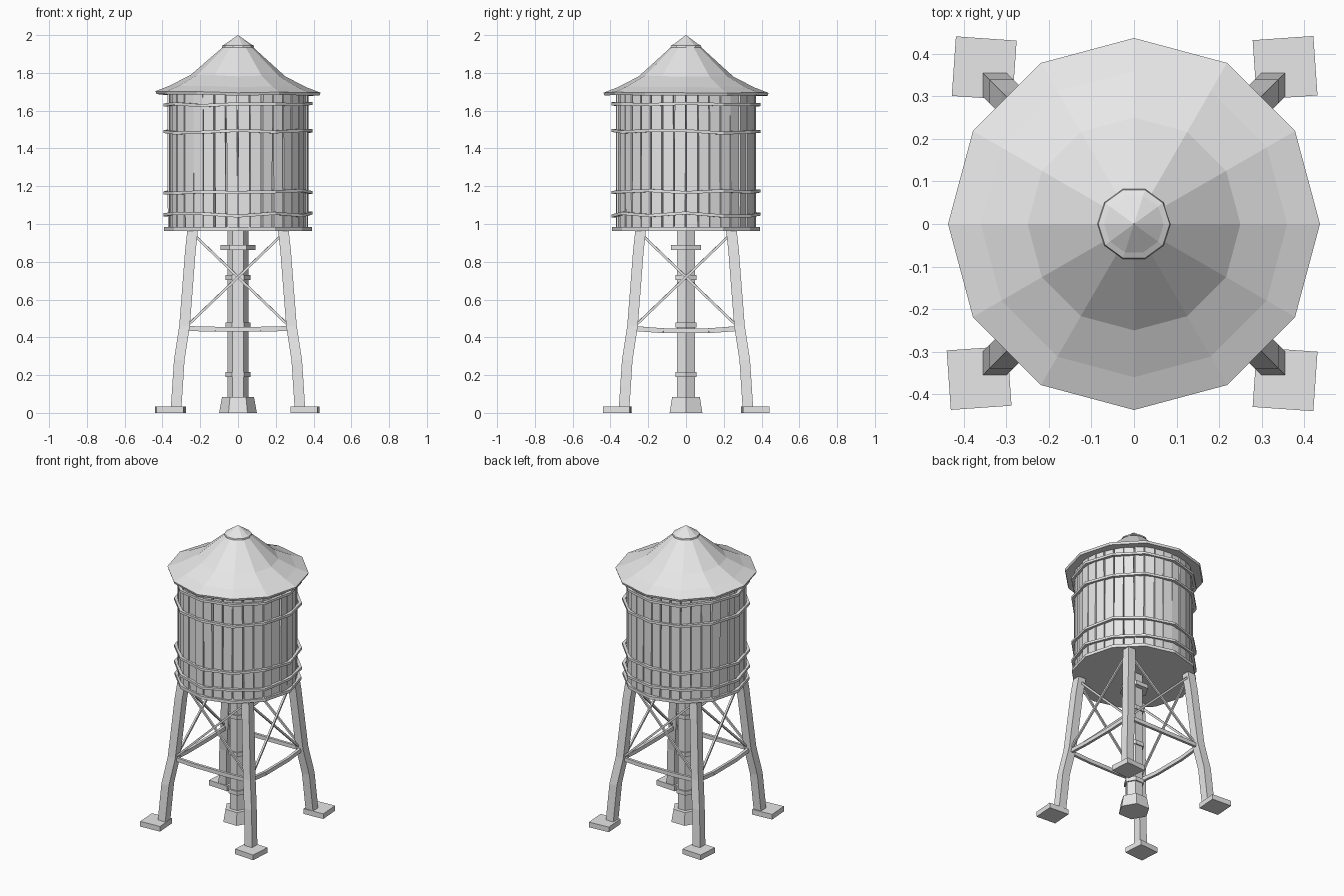
import bpy, bmesh, math, random
from mathutils import Vector, Matrix

if "Cube" in bpy.data.objects:
    bpy.data.objects.remove(bpy.data.objects["Cube"])

random.seed(4)
grey = bpy.data.materials.new("weathered grey")
grey.diffuse_color = (0.8, 0.8, 0.8, 1)
grey.use_nodes = True
grey.node_tree.nodes["Principled BSDF"].inputs["Base Color"].default_value = grey.diffuse_color


def finish(name, bm):
    bmesh.ops.remove_doubles(bm, verts=bm.verts, dist=1e-5)
    bmesh.ops.recalc_face_normals(bm, faces=bm.faces)
    me = bpy.data.meshes.new(name)
    bm.to_mesh(me)
    bm.free()
    me.materials.append(grey)
    ob = bpy.data.objects.new(name, me)
    bpy.context.collection.objects.link(ob)
    return ob


def lathe(name, profile, sides, closed=False, wobble=0.0):
    """Spin (radius, z) points; wobble lifts each side a little."""
    bm = bmesh.new()
    lift = [random.uniform(-wobble, wobble) for _ in range(sides)]
    rings = []
    for r, z in profile:
        ring = []
        for i in range(sides):
            a = 2 * math.pi * i / sides
            dz = lift[i] if r > 0.1 else 0
            ring.append(bm.verts.new((r * math.cos(a), r * math.sin(a), z + dz)))
        rings.append(ring)
    pairs = list(zip(rings, rings[1:]))
    if closed:
        pairs.append((rings[-1], rings[0]))
    else:
        bm.faces.new(rings[0])
        bm.faces.new(rings[-1])
    for a, b in pairs:
        for i in range(sides):
            j = (i + 1) % sides
            bm.faces.new((a[i], a[j], b[j], b[i]))
    return finish(name, bm)


def add_box(bm, size, matrix):
    bmesh.ops.create_cube(bm, size=1, matrix=matrix @ Matrix.Diagonal((*size, 1)))


def bar(name, points, width, height):
    """Square bar through points, made of straight lengths."""
    bm = bmesh.new()
    for p, q in zip(points, points[1:]):
        p, q = Vector(p), Vector(q)
        d = q - p
        m = Matrix.Translation((p + q) / 2) @ d.to_track_quat('X', 'Z').to_matrix().to_4x4()
        add_box(bm, (d.length, width, height), m)
    return finish(name, bm)


# Roof and its cap
lathe("roof", [(0.34, 1.69), (0.432, 1.683), (0.437, 1.698), (0.36, 1.728),
               (0.25, 1.785), (0.07, 1.945)], 12, wobble=0.006)
lathe("roof_cap", [(0.06, 1.933), (0.086, 1.935), (0.084, 1.944), (0.07, 1.951),
                   (0.001, 2.0)], 10)

# Tank: inner drum, staves, floor and hoops
lathe("tank_core", [(0.35, 0.975), (0.35, 1.69)], 36)
bm = bmesh.new()
staves = 36
for i in range(staves):
    a = 2 * math.pi * (i + 0.5) / staves
    r = 0.355 + random.uniform(-0.004, 0.005)
    m = (Matrix.Rotation(a, 4, 'Z') @ Matrix.Translation((r, 0, 1.335))
         @ Matrix.Rotation(random.uniform(-0.06, 0.06), 4, 'Z')
         @ Matrix.Rotation(random.uniform(-0.006, 0.006), 4, 'X'))
    add_box(bm, (0.025, random.uniform(0.055, 0.061), 0.715), m)
finish("tank_staves", bm)
lathe("tank_floor", [(0.392, 0.964), (0.392, 0.984)], 12)
for k, z in enumerate((1.05, 1.17, 1.49, 1.63)):
    lathe(f"hoop_{k + 1}", [(0.375, z - 0.008), (0.395, z - 0.008),
                            (0.395, z + 0.008), (0.375, z + 0.008)],
          12, closed=True, wobble=0.009)

# Legs and foot pads
leg_path = [(0.328, 0.02), (0.311, 0.28), (0.283, 0.46), (0.252, 0.86), (0.24, 0.968)]
pads = {(-1, 1): (-0.352, 0.366, -4), (1, 1): (0.355, 0.367, 4),
        (-1, -1): (-0.364, -0.362, 4), (1, -1): (0.355, -0.365, -4)}
for (sx, sy), (px, py, turn) in pads.items():
    bm = bmesh.new()
    prev = None
    h = 0.028
    for c, z in leg_path:
        x, y = sx * c, sy * c
        ring = [bm.verts.new((x + dx, y + dy, z))
                for dx, dy in ((-h, -h), (h, -h), (h, h), (-h, h))]
        if prev:
            for i in range(4):
                j = (i + 1) % 4
                bm.faces.new((prev[i], prev[j], ring[j], ring[i]))
        else:
            bm.faces.new(ring)
        prev = ring
    bm.faces.new(prev)
    finish("leg", bm)
    bm = bmesh.new()
    add_box(bm, (0.143, 0.14, 0.035), Matrix.Translation((px, py, 0.0175))
            @ Matrix.Rotation(math.radians(turn), 4, 'Z'))
    finish("foot_pad", bm)

# Bracing on each of the four sides: one rail and a cross
for k in range(4):
    rot = Matrix.Rotation(k * math.pi / 2, 3, 'Z')
    sag = 0.012 if k % 2 else 0.004
    rail = [(-0.28, -0.283, 0.447), (-0.12, -0.288, 0.447 - sag),
            (0.12, -0.288, 0.447 - sag), (0.28, -0.283, 0.447)]
    bar("rail", [rot @ Vector(p) for p in rail], 0.018, 0.026)
    for s in (-1, 1):
        ends = [(-s * 0.225, -0.243 + s * 0.007, 0.935), (s * 0.27, -0.28 + s * 0.007, 0.46)]
        bar("cross_brace", [rot @ Vector(p) for p in ends], 0.012, 0.013)

# Central pipe with flared base and collars
lathe("pipe", [(0.056, 0.05), (0.056, 0.968)], 6)
lathe("pipe_base", [(0.1, 0.0), (0.085, 0.083)], 6)
for z in (0.203, 0.465, 0.717):
    lathe("pipe_collar", [(0.065, z - 0.014), (0.065, z + 0.014)], 6)
lathe("pipe_top_collar", [(0.092, 0.863), (0.092, 0.89)], 6)
